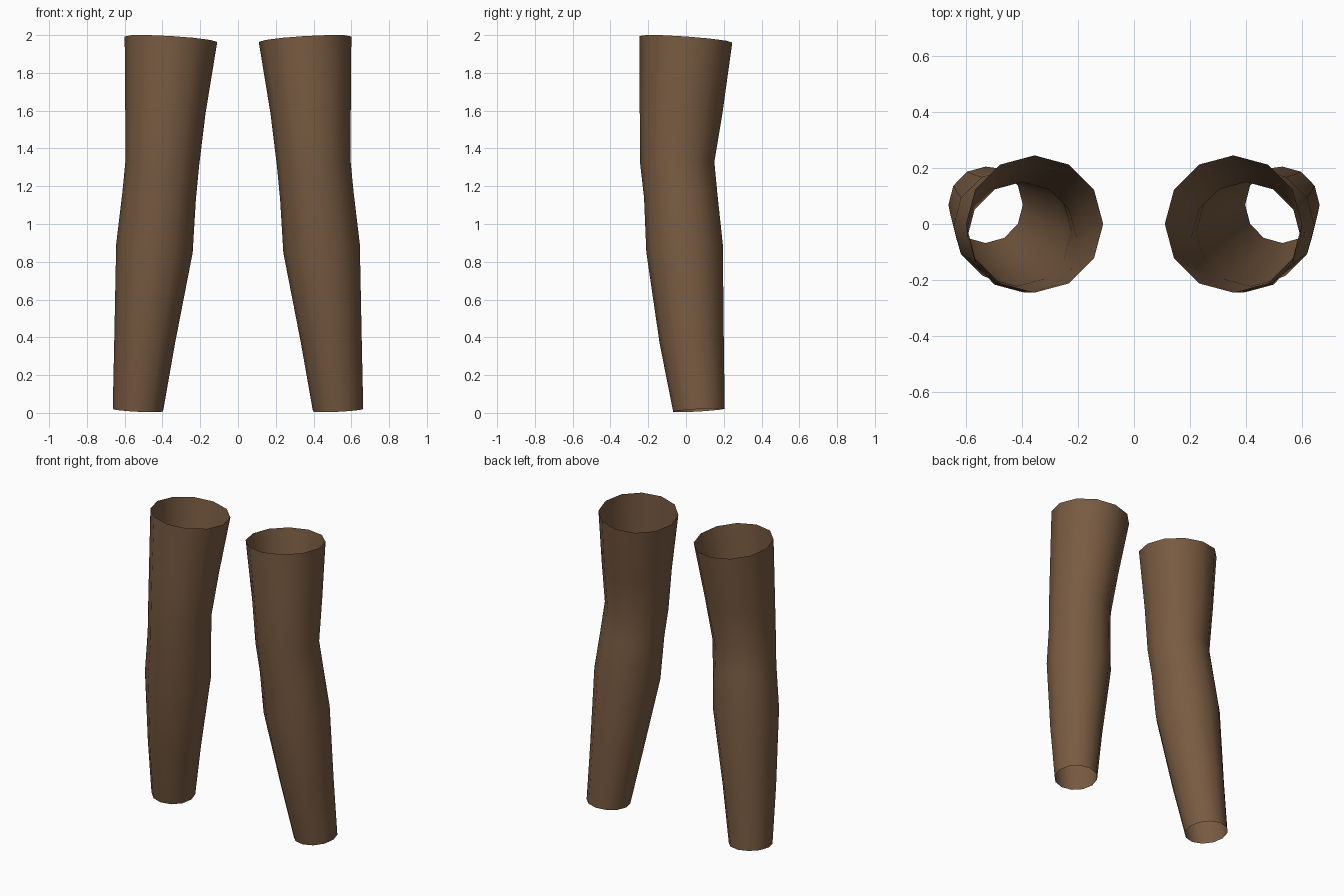
import bpy, bmesh, math

if "Cube" in bpy.data.objects:
    bpy.data.objects.remove(bpy.data.objects["Cube"])

SIDES = 12
# ring: x min, x max, y min, y max, centre z, slope of z along x, slope along y
RINGS = [
    (0.397, 0.663, -0.068, 0.205, 0.014, 0.05, 0.06),    # lower opening
    (0.333, 0.655, -0.140, 0.200, 0.380, 0.06, 0.06),
    (0.240, 0.645, -0.210, 0.195, 0.870, 0.11, 0.10),    # widest below the bend
    (0.223, 0.612, -0.222, 0.166, 1.150, 0.10, 0.06),
    (0.206, 0.595, -0.243, 0.150, 1.325, 0.09, 0.02),    # bend
    (0.172, 0.597, -0.245, 0.194, 1.600, 0.07, -0.03),
    (0.110, 0.600, -0.245, 0.245, 1.978, 0.06, -0.07),   # upper opening
]

brown = bpy.data.materials.new("brown")
brown.diffuse_color = (0.19, 0.105, 0.054, 1)
brown.use_nodes = True
brown.node_tree.nodes["Principled BSDF"].inputs["Base Color"].default_value = brown.diffuse_color


def make_sleeve(name, side):
    """Open bent tube lofted through tilted rings; side is 1 or -1."""
    bm = bmesh.new()
    loops = []
    for x0, x1, y0, y1, z, sx, sy in RINGS:
        loop = []
        for i in range(SIDES):
            a = 2 * math.pi * i / SIDES
            dx = (x1 - x0) / 2 * math.cos(a)
            dy = (y1 - y0) / 2 * math.sin(a)
            loop.append(bm.verts.new((side * ((x0 + x1) / 2 + dx),
                                      (y0 + y1) / 2 + dy,
                                      z + sx * dx + sy * dy)))
        loops.append(loop)
    for low, high in zip(loops, loops[1:]):
        for i in range(SIDES):
            j = (i + 1) % SIDES
            face = bm.faces.new((low[i], low[j], high[j], high[i]))
            face.smooth = True
            if side < 0:
                face.normal_flip()
    mesh = bpy.data.meshes.new(name)
    bm.to_mesh(mesh)
    bm.free()
    mesh.materials.append(brown)
    bpy.context.collection.objects.link(bpy.data.objects.new(name, mesh))


make_sleeve("right_tube", 1)
make_sleeve("left_tube", -1)
